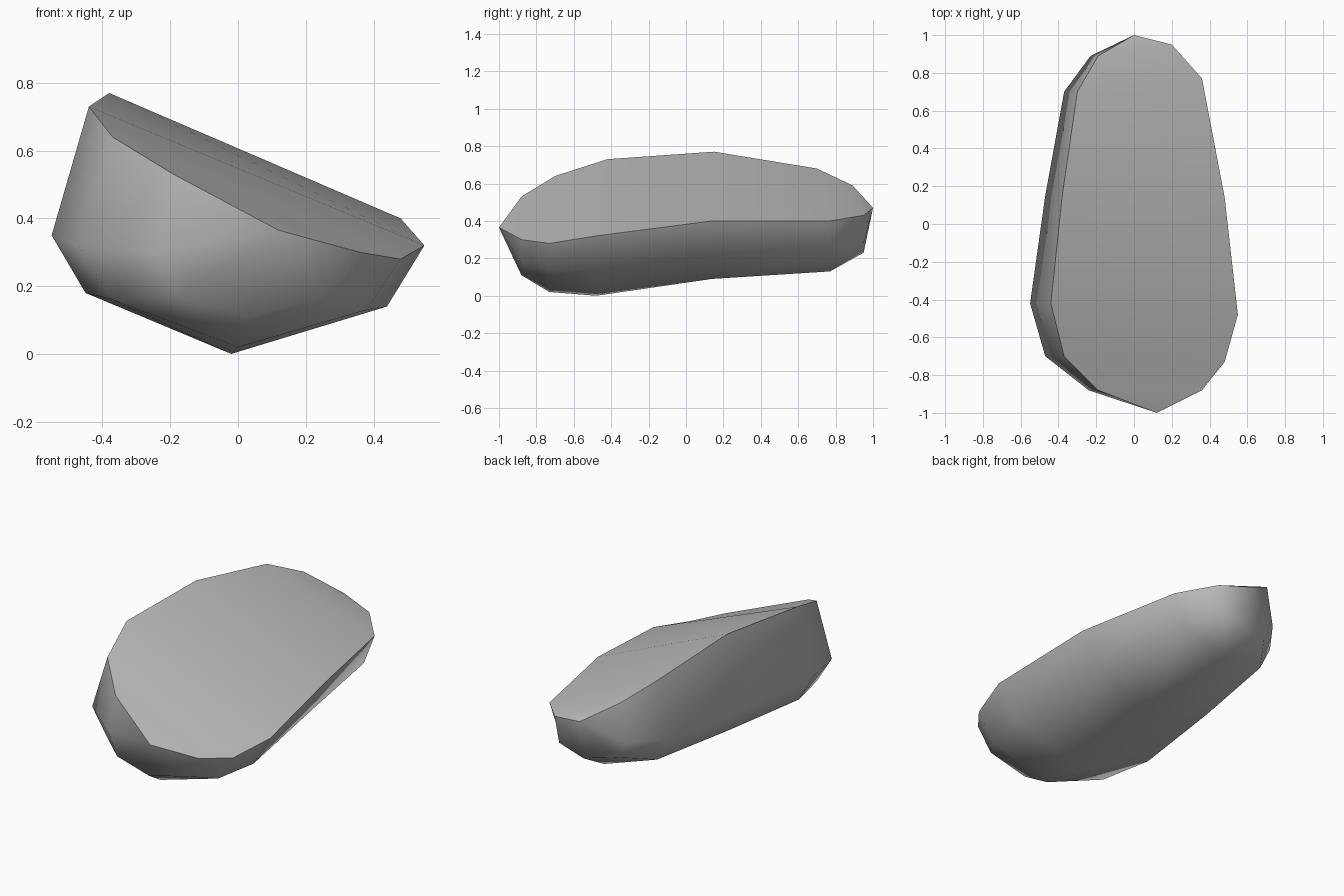
import bpy
import bmesh

old = bpy.data.objects.get("Cube")
if old:
    bpy.data.objects.remove(old, do_unlink=True)

# Plain stone grey
stone_grey = bpy.data.materials.new("stone_grey")
stone_grey.use_nodes = True
grey = (0.5, 0.5, 0.5, 1.0)
stone_grey.diffuse_color = grey
stone_grey.node_tree.nodes["Principled BSDF"].inputs["Base Color"].default_value = grey

# Cross-sections from front to back: y on the left half, y on the right half,
# then (x, z) of rim left, flank, lower left, keel, lower right, rim right
sections = [
    (-.88, -.88, (-.19, .53), (-.24, .30), (-.18, .17), (.03, .11), (.27, .17), (.36, .30)),
    (-.70, -.73, (-.37, .64), (-.47, .32), (-.37, .16), (0, .02), (.38, .13), (.48, .28)),
    (-.42, -.48, (-.44, .73), (-.55, .35), (-.45, .18), (-.02, 0), (.44, .14), (.55, .32)),
    (.15, .14, (-.38, .77), (-.47, .35), (-.39, .20), (-.01, .09), (.39, .21), (.48, .40)),
    (.70, .77, (-.30, .68), (-.37, .35), (-.30, .21), (0, .13), (.29, .22), (.36, .40)),
    (.89, .95, (-.19, .59), (-.23, .36), (-.17, .26), (.01, .23), (.17, .28), (.20, .43)),
]
front_tip = (.12, -1, .365)
back_tip = (0, 1, .47)

bm = bmesh.new()
rings = []
for y_left, y_right, *profile in sections:
    ring = []
    for i, (x, z) in enumerate(profile):
        y = y_left if i < len(profile) // 2 else y_right
        ring.append(bm.verts.new((x, y, z)))
    rings.append(ring)


def around(ring):
    """Neighbouring pairs of a closed ring."""
    return list(zip(ring, ring[1:] + ring[:1]))


# Skin between neighbouring sections, including the slanted flat top
for near, far in zip(rings, rings[1:]):
    for (a, b), (c, d) in zip(around(near), around(far)):
        bm.faces.new((a, b, d, c))

# Close both ends onto a point on the rim
for tip, ring in ((front_tip, rings[0]), (back_tip, rings[-1])):
    point = bm.verts.new(tip)
    for a, b in around(ring):
        bm.faces.new((a, b, point))

bmesh.ops.recalc_face_normals(bm, faces=bm.faces)
mesh = bpy.data.meshes.new("cut_stone")
bm.to_mesh(mesh)
bm.free()
mesh.materials.append(stone_grey)

cut_stone = bpy.data.objects.new("cut_stone", mesh)
bpy.context.collection.objects.link(cut_stone)

# Soft underside with a crisp rim
bpy.ops.object.select_all(action="DESELECT")
cut_stone.select_set(True)
bpy.context.view_layer.objects.active = cut_stone
bpy.ops.object.shade_smooth_by_angle(angle=0.95)
